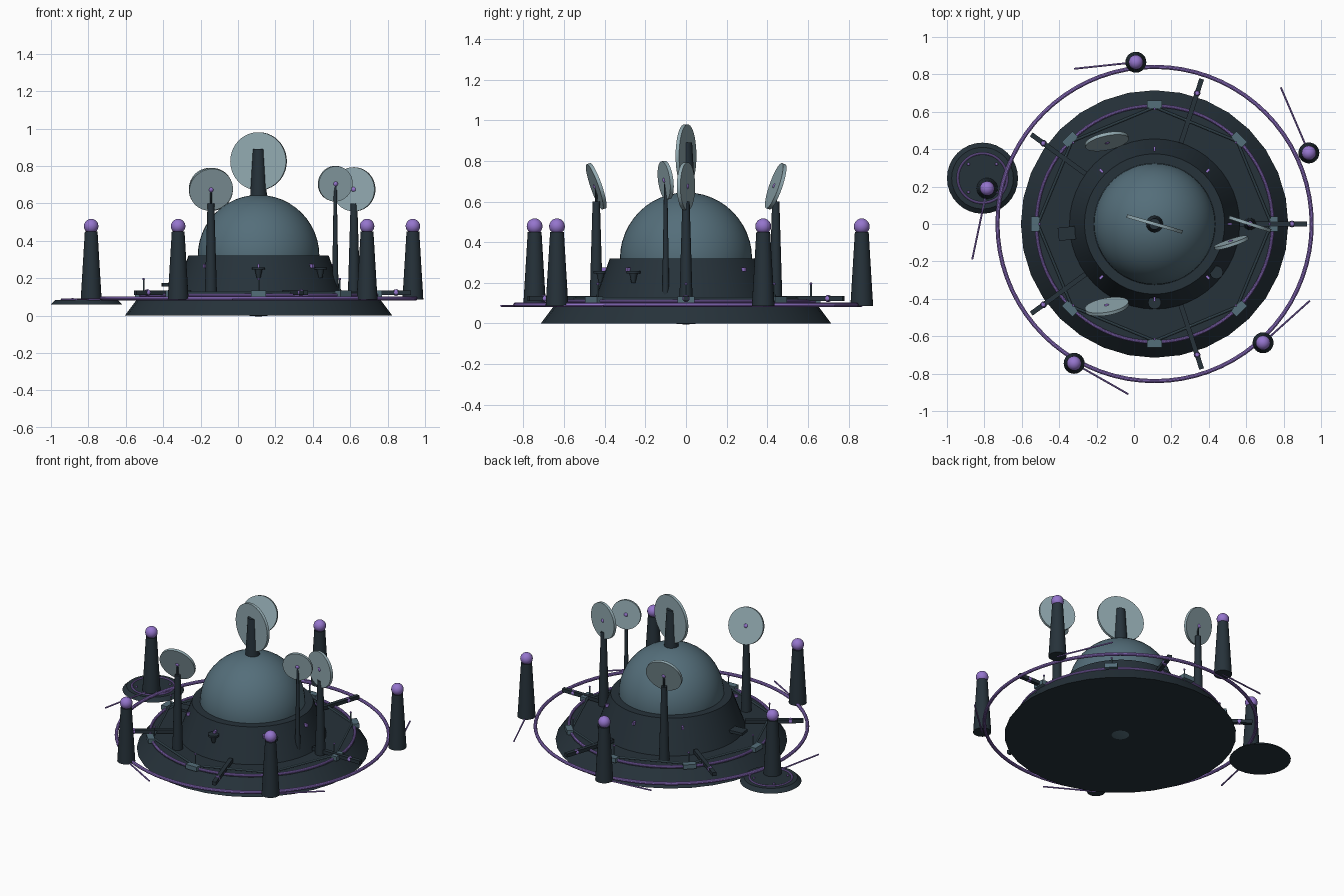
import bpy
from math import radians, sin, cos, pi, atan2, tau
from mathutils import Vector

cube = bpy.data.objects.get("Cube")
if cube:
    bpy.data.objects.remove(cube, do_unlink=True)


def material(name, rgb):
    linear = [((c / 255 + 0.055) / 1.055) ** 2.4 for c in rgb] + [1]
    m = bpy.data.materials.new(name)
    m.use_nodes = True
    m.diffuse_color = linear
    m.node_tree.nodes["Principled BSDF"].inputs["Base Color"].default_value = linear
    return m


DARK = material("dark slate", (38, 50, 58))
TEAL = material("blue grey", (84, 110, 122))
PALE = material("pale blue grey", (146, 170, 177))
PURPLE = material("soft purple", (149, 117, 205))
CX = 0.11  # centre of the main building


def finish(name, mat):
    ob = bpy.context.object
    ob.name = name
    ob.data.materials.append(mat)
    bpy.ops.object.shade_smooth_by_angle(angle=radians(30))
    return ob


def cone(name, mat, x, y, z0, z1, r0, r1, sides=24):
    bpy.ops.mesh.primitive_cone_add(vertices=sides, radius1=r0, radius2=r1,
                                    depth=z1 - z0, location=(x, y, (z0 + z1) / 2))
    return finish(name, mat)


def ball(name, mat, loc, r, seg=20):
    bpy.ops.mesh.primitive_uv_sphere_add(segments=seg, ring_count=seg // 2, radius=r, location=loc)
    return finish(name, mat)


def ring(name, mat, x, y, z, r, tube):
    bpy.ops.mesh.primitive_torus_add(location=(x, y, z), major_radius=r, minor_radius=tube,
                                     major_segments=72, minor_segments=10)
    return finish(name, mat)


def box(name, mat, loc, size, angle=0):
    bpy.ops.mesh.primitive_cube_add(size=1, location=loc, rotation=(0, 0, angle))
    bpy.context.object.scale = size
    return finish(name, mat)


def rod(name, mat, a, b, r):
    a, b = Vector(a), Vector(b)
    bpy.ops.mesh.primitive_cylinder_add(vertices=8, radius=r, depth=(b - a).length,
                                        location=(a + b) / 2)
    bpy.context.object.rotation_euler = (b - a).to_track_quat('Z', 'Y').to_euler()
    return finish(name, mat)


def dish(name, loc, r, yaw, lean, hub=True):
    # upright disc, turned by yaw and leaned about its own width
    bpy.ops.mesh.primitive_cylinder_add(vertices=40, radius=r, depth=0.018, location=loc,
                                        rotation=(radians(90 + lean), 0, radians(yaw)))
    finish(name, PALE)
    if hub:
        ball(name + "_hub", PURPLE, loc, 0.016, 12)


def polar(r, angle, z):
    return (CX + r * cos(angle), r * sin(angle), z)


# Main building: base, drum and dome
cone("base", DARK, CX, 0, 0, 0.1, 0.715, 0.64, 32)
cone("drum", DARK, CX, 0, 0.1, 0.32, 0.455, 0.375, 48)
bpy.ops.mesh.primitive_uv_sphere_add(segments=48, ring_count=24, radius=0.325,
                                     location=(CX, 0, 0.32))
finish("dome", TEAL)

# Rings around the base
ring("outer_ring", PURPLE, CX, 0, 0.092, 0.84, 0.011)
ring("inner_ring", PURPLE, CX, 0, 0.11, 0.632, 0.009)

# Octagonal railing with clamps, posts and drum lamps
for i in range(8):
    a, b = i * pi / 4, (i + 1) * pi / 4
    box("clamp", TEAL, polar(0.64, a, 0.118), (0.042, 0.082, 0.03), a)
    rod("rail", TEAL, polar(0.625, a, 0.122), polar(0.625, b, 0.122), 0.007)
    rod("post", TEAL, polar(0.615, a, 0.12), polar(0.615, a, 0.19), 0.004)
    ball("post_tip", PURPLE, polar(0.615, a, 0.195), 0.007, 8)
    if i != 4:
        box("drum_lamp", PURPLE, polar(0.4, a, 0.265), (0.03, 0.012, 0.02), a)

# Five radial arms
for i in range(5):
    a = i * tau / 5
    box("arm", DARK, polar(0.635, a, 0.123), (0.36, 0.026, 0.024), a)
    ball("arm_joint", PURPLE, polar(0.735, a, 0.123), 0.018, 12)

# Small funnels and a ledge on the drum
for a in (radians(-90), radians(-38)):
    x, y, z = polar(0.42, a, 0)
    cone("funnel", DARK, x, y, 0.2, 0.245, 0.01, 0.02, 12)
    cone("funnel_rim", DARK, x, y, 0.245, 0.258, 0.035, 0.035, 16)
box("drum_ledge", DARK, (-0.35, -0.05, 0.165), (0.11, 0.07, 0.018), radians(6))

# Central dish on the dome
cone("dome_mast", DARK, CX, 0, 0.62, 0.89, 0.046, 0.03)
dish("dome_dish", (CX, 0, 0.825), 0.155, -16, 0, hub=False)

# Three masts with dishes, and one thin mast
for i, (yaw, lean) in enumerate(((-18, 0), (12, -19), (10, 19))):
    x, y, z = polar(0.51, i * tau / 3, 0.675)
    cone("mast", DARK, x, y, 0.1, 0.6, 0.033, 0.018)
    rod("mast_tip", DARK, (x, y, 0.59), (x, y, z), 0.006)
    dish("mast_dish", (x, y, z), 0.118, yaw, lean)
cone("thin_mast", DARK, 0.52, -0.1, 0.1, 0.7, 0.018, 0.008, 16)
dish("thin_mast_dish", (0.52, -0.1, 0.705), 0.095, 18, 7)

# Outer pylons, each with a globe and a low spar
for x, y, ex, ey in ((0.01, 0.865, -0.32, 0.83), (0.935, 0.38, 0.785, 0.73),
                     (0.69, -0.635, 0.94, -0.41), (-0.32, -0.745, -0.03, -0.91),
                     (-0.785, 0.19, -0.865, -0.19)):
    cone("pylon", DARK, x, y, 0.085, 0.45, 0.056, 0.034)
    ball("pylon_globe", PURPLE, (x, y, 0.478), 0.039)
    rod("spar", PURPLE, (x, y, 0.087), (ex, ey, 0.087), 0.005)

# Side landing pad
PX, PY = -0.81, 0.245
cone("pad", DARK, PX, PY, 0.06, 0.084, 0.19, 0.165, 32)
ring("pad_ring", PURPLE, PX, PY, 0.085, 0.132, 0.006)
for sx in (-1, 1):
    for sy in (-1, 1):
        ball("pad_light", PURPLE, (PX + sx * 0.075, PY + sy * 0.075, 0.087), 0.008, 8)
